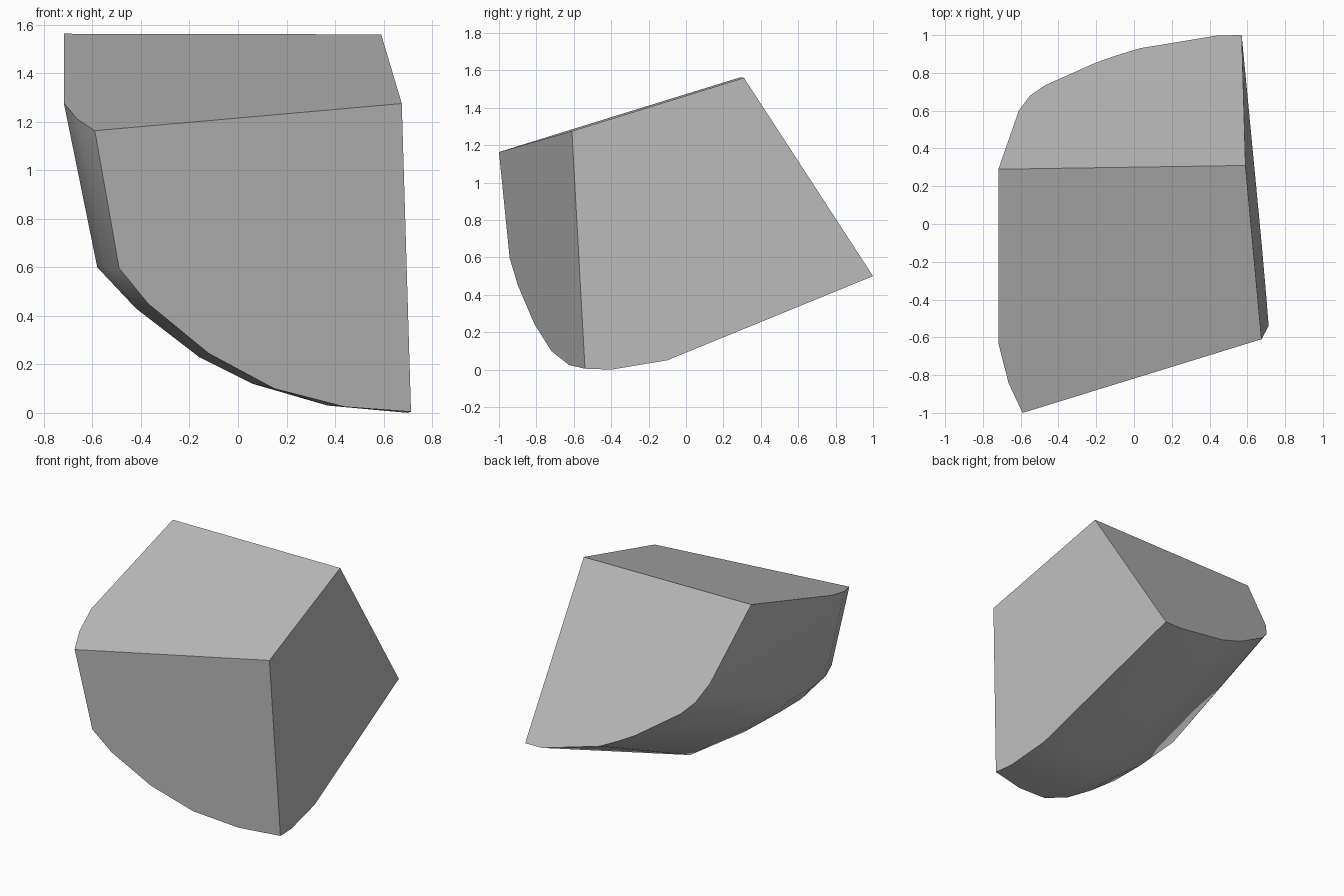
import bpy, bmesh, math
from mathutils import Vector
from mathutils.geometry import normal

if "Cube" in bpy.data.objects:
    bpy.data.objects.remove(bpy.data.objects["Cube"])


def on_plane(points, plane, axis):
    """Slide points along one axis until they lie on the plane through three corners."""
    n = normal(plane)
    out = []
    for p in points:
        p = Vector(p)
        p[axis] += n.dot(plane[0] - p) / n[axis]
        out.append(p)
    return out


# main corners of the block
back_right_top = Vector((0.59, 0.31, 1.56))
front_right_top = Vector((0.675, -0.61, 1.275))
front_left_top = Vector((-0.59, -1.0, 1.163))
front_right_foot = Vector((0.713, -0.54, 0.005))
corners = [back_right_top, front_right_top, front_left_top, front_right_foot]

# flat top with its rounded left edge
top = on_plane([(-0.718, 0.29, 0), (-0.718, -0.63, 0), (-0.665, -0.84, 0)],
               [back_right_top, front_right_top, front_left_top], 2)

# flat right side
right = on_plane([(0, 1.0, 0.5), (0, -0.4, 0.0), (0, -0.1, 0.05)],
                 [back_right_top, front_right_top, front_right_foot], 0)

# curved lower edge of the flat front
front = on_plane([(0.44, 0, 0.025), (0.15, 0, 0.10), (-0.12, 0, 0.245),
                  (-0.37, 0, 0.45), (-0.49, 0, 0.597)],
                 [front_left_top, front_right_top, front_right_foot], 1)

# curved lower edge of the flat back
back = on_plane([(-0.61, 0.60, 0), (-0.55, 0.68, 0), (-0.47, 0.735, 0), (-0.20, 0.855, 0),
                 (-0.10, 0.89, 0), (0.03, 0.93, 0), (0.44, 0.998, 0)],
                [top[0], back_right_top, right[0]], 2)

# rounded belly between front and back: x, z, front y, rear y
rows = [(-0.58, 0.60, -0.60, -0.30), (-0.42, 0.43, -0.70, -0.43), (-0.16, 0.23, -0.63, -0.42),
        (0.06, 0.12, -0.55, -0.13), (0.37, 0.03, -0.50, -0.30), (0.50, 0.05, -0.10, -0.10)]
belly = [Vector((x, y, z)) for x, z, y0, y1 in rows for y in (y0, y1)]
belly.append(Vector((-0.545, -0.80, 0.592)))

# one convex solid from all outlines
bm = bmesh.new()
for p in corners + top + right + front + back + belly:
    bm.verts.new(p)
bmesh.ops.remove_doubles(bm, verts=bm.verts, dist=0.002)
hull = bmesh.ops.convex_hull(bm, input=bm.verts)
bmesh.ops.delete(bm, geom=[v for v in bm.verts if not v.link_faces], context='VERTS')
bmesh.ops.dissolve_limit(bm, angle_limit=math.radians(1.5), verts=bm.verts, edges=bm.edges)
bmesh.ops.recalc_face_normals(bm, faces=bm.faces)

mesh = bpy.data.meshes.new("rounded_block")
bm.to_mesh(mesh)
bm.free()
block = bpy.data.objects.new("rounded_block", mesh)
bpy.context.collection.objects.link(block)

grey = bpy.data.materials.new("grey")
grey.diffuse_color = (0.5, 0.5, 0.5, 1)
grey.use_nodes = True
grey.node_tree.nodes["Principled BSDF"].inputs["Base Color"].default_value = grey.diffuse_color
mesh.materials.append(grey)

bpy.context.view_layer.objects.active = block
block.select_set(True)
bpy.ops.object.shade_smooth_by_angle(angle=math.radians(30))
